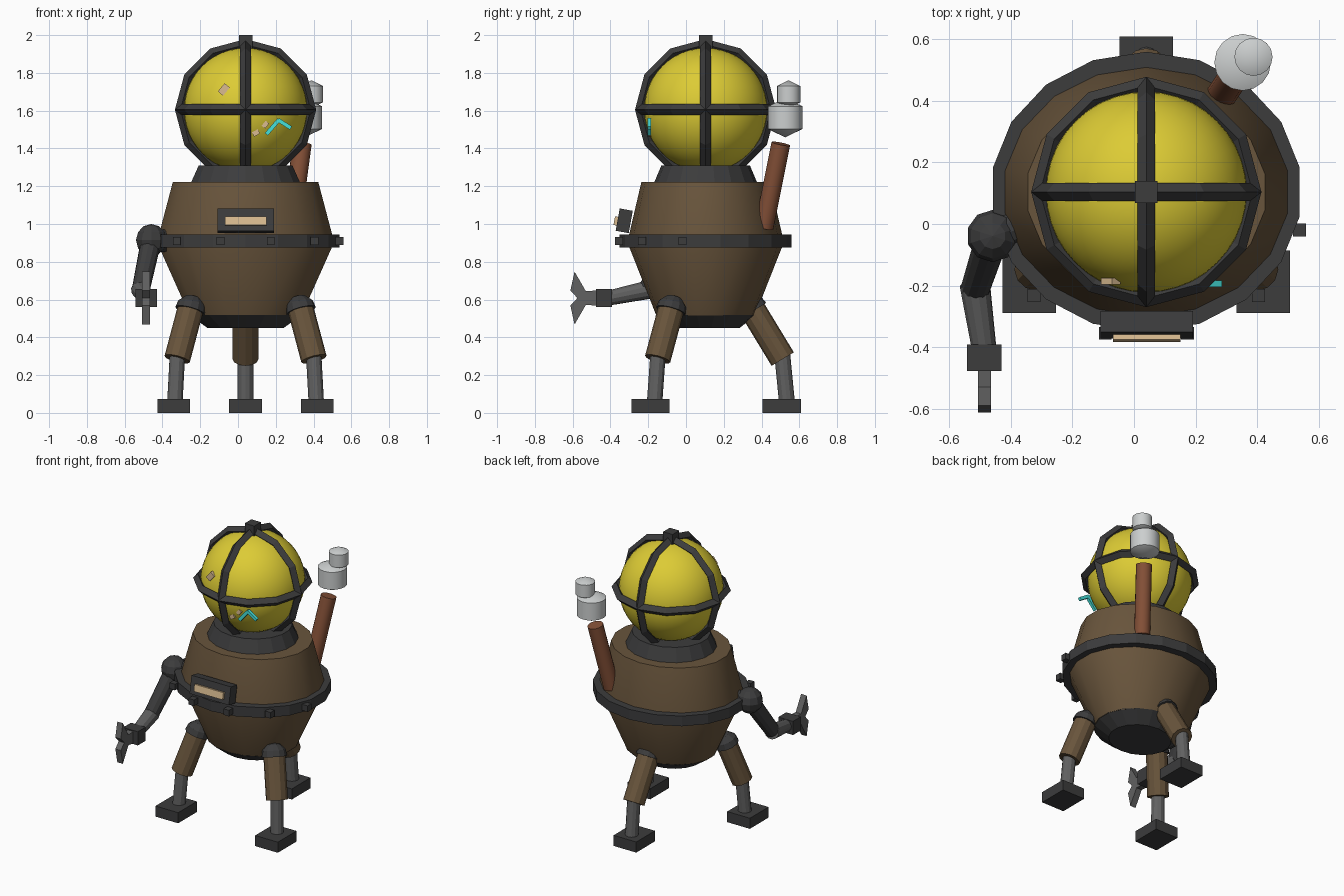
import bpy, bmesh, math
from mathutils import Vector, Matrix

if "Cube" in bpy.data.objects:
    bpy.data.objects.remove(bpy.data.objects["Cube"])

CX, CY = 0.04, 0.104  # body axis


def material(name, r, g, b):
    m = bpy.data.materials.new(name)
    m.use_nodes = True
    m.diffuse_color = (r, g, b, 1)
    m.node_tree.nodes["Principled BSDF"].inputs["Base Color"].default_value = (r, g, b, 1)
    return m


DARK = material("dark iron", 0.045, 0.045, 0.046)
GREY = material("mid grey steel", 0.12, 0.12, 0.12)
BROWN = material("brown hull", 0.14, 0.09, 0.045)
YELLOW = material("yellow glass", 0.72, 0.60, 0.035)
COPPER = material("copper", 0.23, 0.08, 0.038)
SMOKE = material("pale smoke", 0.60, 0.62, 0.62)
TAN = material("tan plate", 0.70, 0.50, 0.28)
CYAN = material("cyan mark", 0.06, 0.75, 0.70)


def finish(name, bm, mat, matrix=Matrix()):
    bmesh.ops.recalc_face_normals(bm, faces=bm.faces)
    mesh = bpy.data.meshes.new(name)
    bm.to_mesh(mesh)
    bm.free()
    mesh.materials.append(mat)
    obj = bpy.data.objects.new(name, mesh)
    obj.matrix_world = matrix
    bpy.context.scene.collection.objects.link(obj)
    return obj


def smooth(obj):
    bpy.ops.object.select_all(action="DESELECT")
    obj.select_set(True)
    bpy.context.view_layer.objects.active = obj
    bpy.ops.object.shade_smooth_by_angle(angle=math.radians(30))


def lathe(name, profile, mat, origin=(CX, CY, 0), sides=18, squash=1.0, axis=(0, 0, 1)):
    """Spin (radius, height) points around an axis; ends are closed."""
    bm = bmesh.new()
    rings = []
    for r, h in profile:
        count = sides if r > 0 else 1
        angles = [math.pi / 2 + math.tau * i / sides for i in range(count)]
        rings.append([bm.verts.new((r * math.cos(a), r * squash * math.sin(a), h)) for a in angles])
    for a, b in zip(rings, rings[1:]):
        for i in range(sides):
            j = (i + 1) % sides
            quad = [a[i % len(a)], a[j % len(a)], b[j % len(b)], b[i % len(b)]]
            bm.faces.new(list(dict.fromkeys(quad)))
    for ring in (rings[0], rings[-1]):
        if len(ring) > 1:
            bm.faces.new(ring)
    turn = Vector((0, 0, 1)).rotation_difference(Vector(axis)).to_matrix().to_4x4()
    return finish(name, bm, mat, Matrix.Translation(origin) @ turn)


def rod(name, start, end, radius, mat, sides=12, end_radius=None):
    d = Vector(end) - Vector(start)
    return lathe(name, [(radius, 0), (end_radius or radius, d.length)], mat, start, sides, axis=d)


def box(name, centre, size, mat, rot=0.0, axis="X"):
    bm = bmesh.new()
    bmesh.ops.create_cube(bm, size=1)
    bmesh.ops.scale(bm, vec=size, verts=bm.verts)
    return finish(name, bm, mat, Matrix.Translation(centre) @ Matrix.Rotation(rot, 4, axis))


def ball(name, centre, radius, mat, segments, rings):
    bm = bmesh.new()
    bmesh.ops.create_uvsphere(bm, u_segments=segments, v_segments=rings, radius=radius)
    return finish(name, bm, mat, Matrix.Translation(centre))


# Hull, girdle and neck
smooth(lathe("hull", [(0.3, 0.515), (0.468, 0.885), (0.468, 0.935), (0.391, 1.222)],
             BROWN, squash=0.87))
lathe("hull_base", [(0.205, 0.45), (0.302, 0.518)], DARK, squash=0.88)
lathe("girdle", [(0.45, 0.875), (0.506, 0.875), (0.506, 0.945), (0.45, 0.945)], DARK, squash=0.9)
lathe("neck_collar", [(0.295, 1.215), (0.252, 1.31)], DARK, squash=0.93)
for i in range(5):
    a = math.radians(-15 - 30 * i)
    box("girdle_bolt", (CX + 0.515 * math.cos(a), CY + 0.475 * math.sin(a), 0.91),
        (0.042, 0.042, 0.042), DARK)

# Dome and its cage
HEAD = (CX, CY, 1.605)
smooth(ball("dome", HEAD, 0.327, YELLOW, 40, 24))
for name, turn in (("cage_equator", (0, 0, 0)), ("cage_side_hoop", (math.pi / 2, 0, 0)),
                   ("cage_front_hoop", (0, math.pi / 2, 0))):
    bpy.ops.mesh.primitive_torus_add(location=HEAD, rotation=turn, major_segments=12,
                                     minor_segments=4, major_radius=0.345, minor_radius=0.029)
    hoop = bpy.context.object
    hoop.name = name
    hoop.data.materials.append(DARK)
    for p in hoop.data.polygons:
        p.use_smooth = False
box("cage_knob", (CX, CY, 1.965), (0.072, 0.072, 0.07), DARK)

# Marks on the dome
box("mark_patch", (-0.075, -0.186, 1.712), (0.036, 0.022, 0.056), TAN, 0.7, "Y")
box("mark_chip", (0.095, -0.191, 1.482), (0.036, 0.022, 0.026), TAN, -0.5, "Y")
box("mark_chip", (0.145, -0.189, 1.526), (0.034, 0.022, 0.024), TAN, -0.9, "Y")
for a, b in (((0.15, 1.475), (0.217, 1.552)), ((0.211, 1.552), (0.28, 1.508))):
    dx, dz = b[0] - a[0], b[1] - a[1]
    box("chevron_bar", ((a[0] + b[0]) / 2, -0.194, (a[1] + b[1]) / 2),
        (math.hypot(dx, dz), 0.02, 0.021), CYAN, -math.atan2(dz, dx), "Y")

# Front panel
box("panel_frame", (0.041, -0.327, 1.017), (0.3, 0.07, 0.12), DARK, -0.18)
box("panel_plate", (0.041, -0.37, 1.016), (0.22, 0.02, 0.047), TAN, -0.18)

# Legs: hip cap, thigh, shin and foot, given as offsets from the body axis
LEGS = {
    "front_left": ((0.293, -0.184), (0.362, -0.254), (0.374, -0.27), (0.38, -0.292)),
    "front_right": ((-0.293, -0.184), (-0.362, -0.254), (-0.374, -0.27), (-0.38, -0.292)),
    "back": ((0, 0.25), (0, 0.408), (0, 0.43), (0, 0.403)),
}
for side, spots in LEGS.items():
    hip, knee, ankle, foot = [Vector((CX + x, CY + y, z))
                              for (x, y), z in zip(spots, (0.545, 0.285, 0.06, 0.0365))]
    rod(side + "_thigh", hip, knee, 0.069, BROWN)
    lathe(side + "_hip_cap", [(0.08, -0.005), (0.074, 0.035), (0.042, 0.07), (0, 0.08)],
          DARK, hip, 12, axis=hip - knee)
    rod(side + "_shin", knee + (knee - ankle) * 0.1, ankle, 0.042, GREY)
    box(side + "_foot", foot, (0.173, 0.203, 0.073), DARK)

# Right arm
SHOULDER, ELBOW, WRIST = (-0.459, -0.039, 0.915), (-0.515, -0.21, 0.65), (-0.486, -0.41, 0.608)
ball("shoulder", SHOULDER, 0.085, DARK, 10, 6)
rod("shoulder_stub", SHOULDER, (-0.36, 0.0, 0.91), 0.06, DARK)
rod("upper_arm", SHOULDER, ELBOW, 0.055, DARK, end_radius=0.048)
rod("forearm", (-0.517, -0.195, 0.653), WRIST, 0.05, GREY, end_radius=0.04)
box("wrist_block", (-0.486, -0.434, 0.608), (0.112, 0.086, 0.094), DARK)

# Claw: mirrored side outline (y, z from the wrist) given thickness
upper = [(-0.45, 0.042), (-0.53, 0.036), (-0.59, 0.14), (-0.612, 0.04)]
outline = upper + [(-0.575, 0)] + [(y, -z) for y, z in reversed(upper)]
bm = bmesh.new()
face = bm.faces.new([bm.verts.new((-0.507, y, z + 0.608)) for y, z in outline])
grown = bmesh.ops.extrude_face_region(bm, geom=[face])["geom"]
bmesh.ops.translate(bm, vec=(0.042, 0, 0),
                    verts=[v for v in grown if isinstance(v, bmesh.types.BMVert)])
finish("claw", bm, GREY)

# Chimney and smoke puffs
smooth(rod("chimney", (0.28, 0.413, 0.98), (0.34, 0.502, 1.425), 0.05, COPPER, 16))
for centre, r, mid, top in (((0.353, 0.525, 1.563), 0.092, 0.06, 0.104),
                            ((0.388, 0.543, 1.687), 0.062, 0.043, 0.074)):
    smooth(lathe("smoke_puff", [(0, -top), (r, -mid), (r, mid), (0, top)], SMOKE, centre, 16))
